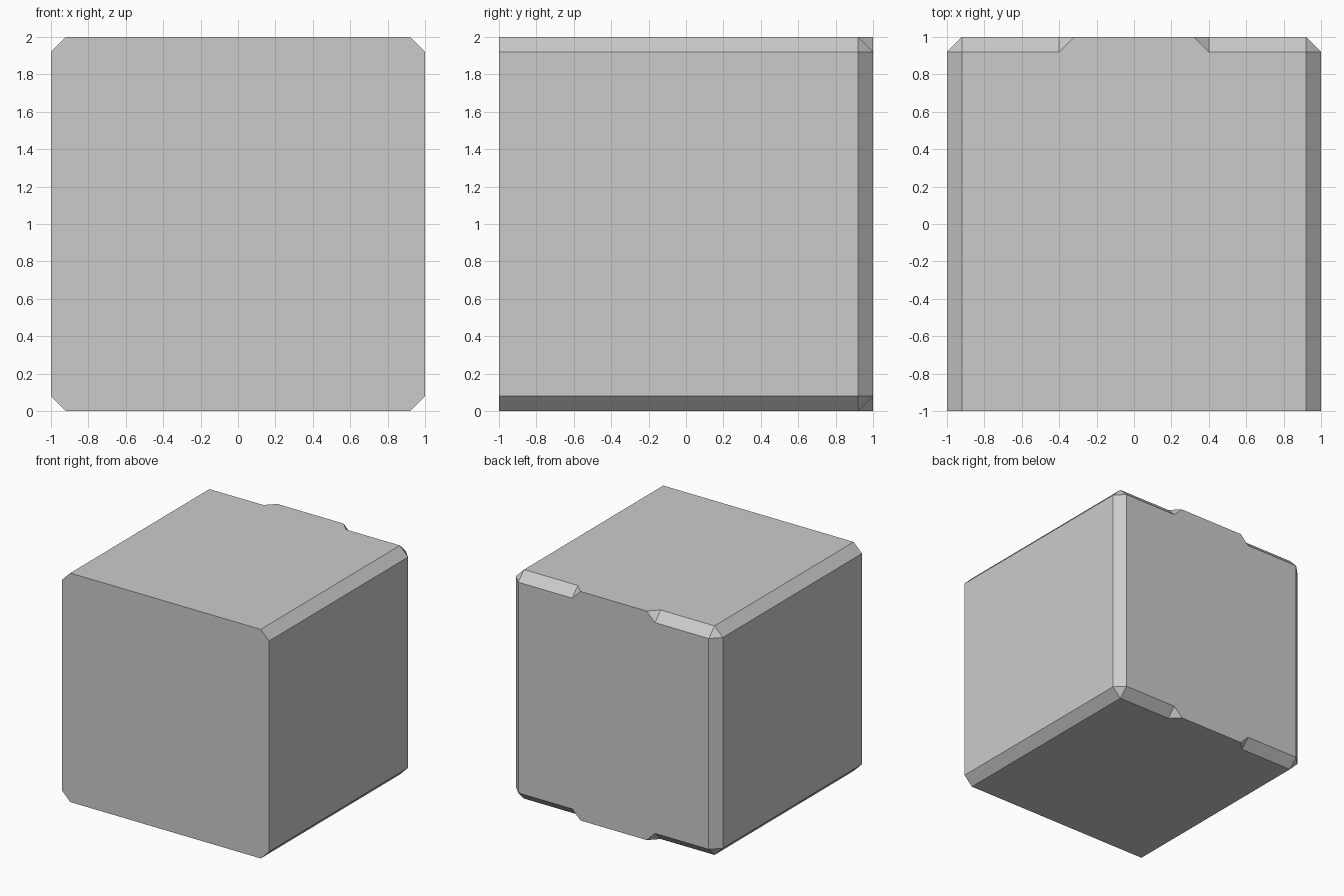
import bpy, bmesh, math

if "Cube" in bpy.data.objects:
    bpy.data.objects.remove(bpy.data.objects["Cube"])

R = 1.0          # half size
C = 0.08         # chamfer width
K = R - C        # chamfer start
GAP = 0.4        # half width of the unchamfered stretch on the back edges

# Upper right quarter of the block, centred on the origin
p = {
    "front_mid": (0, -R, 0), "front_right": (R, -R, 0), "front_top": (0, -R, R),
    "back_mid": (0, R, 0), "back_top": (0, R, R),
    "a": (K, -R, R), "b": (R, -R, K),                       # front end of the side chamfer
    "c": (K, K, R), "d": (R, K, K), "e": (K, R, K),         # back corner
    "f": (GAP, K, R), "g": (GAP, R, K), "h": (GAP - C, R, R),  # end of the back chamfer
    "m": (R, K, 0), "n": (K, R, 0),                         # upright back chamfer
}
faces = [
    "front_mid front_right b a front_top",   # front
    "front_top a c f h back_top",            # top
    "front_right m d b",                     # side
    "back_mid back_top h g e n",             # back
    "a b d c", "c e g f", "d m n e",         # chamfers
    "c d e", "f g h",                        # corner and chamfer end
]

bm = bmesh.new()
v = {k: bm.verts.new(co) for k, co in p.items()}
for f in faces:
    bm.faces.new([v[k] for k in f.split()])

# Mirror to all four quarters, then merge the flat faces across the seams
for axis in ("X", "Z"):
    bmesh.ops.mirror(bm, geom=bm.verts[:] + bm.edges[:] + bm.faces[:],
                     axis=axis, merge_dist=0.0001)
bmesh.ops.remove_doubles(bm, verts=bm.verts[:], dist=0.0001)
bmesh.ops.recalc_face_normals(bm, faces=bm.faces[:])
bmesh.ops.dissolve_limit(bm, angle_limit=math.radians(1),
                         verts=bm.verts[:], edges=bm.edges[:])
bmesh.ops.translate(bm, verts=bm.verts[:], vec=(0, 0, R))

mesh = bpy.data.meshes.new("chamfered_block")
bm.to_mesh(mesh)
bm.free()
block = bpy.data.objects.new("chamfered_block", mesh)
bpy.context.collection.objects.link(block)
